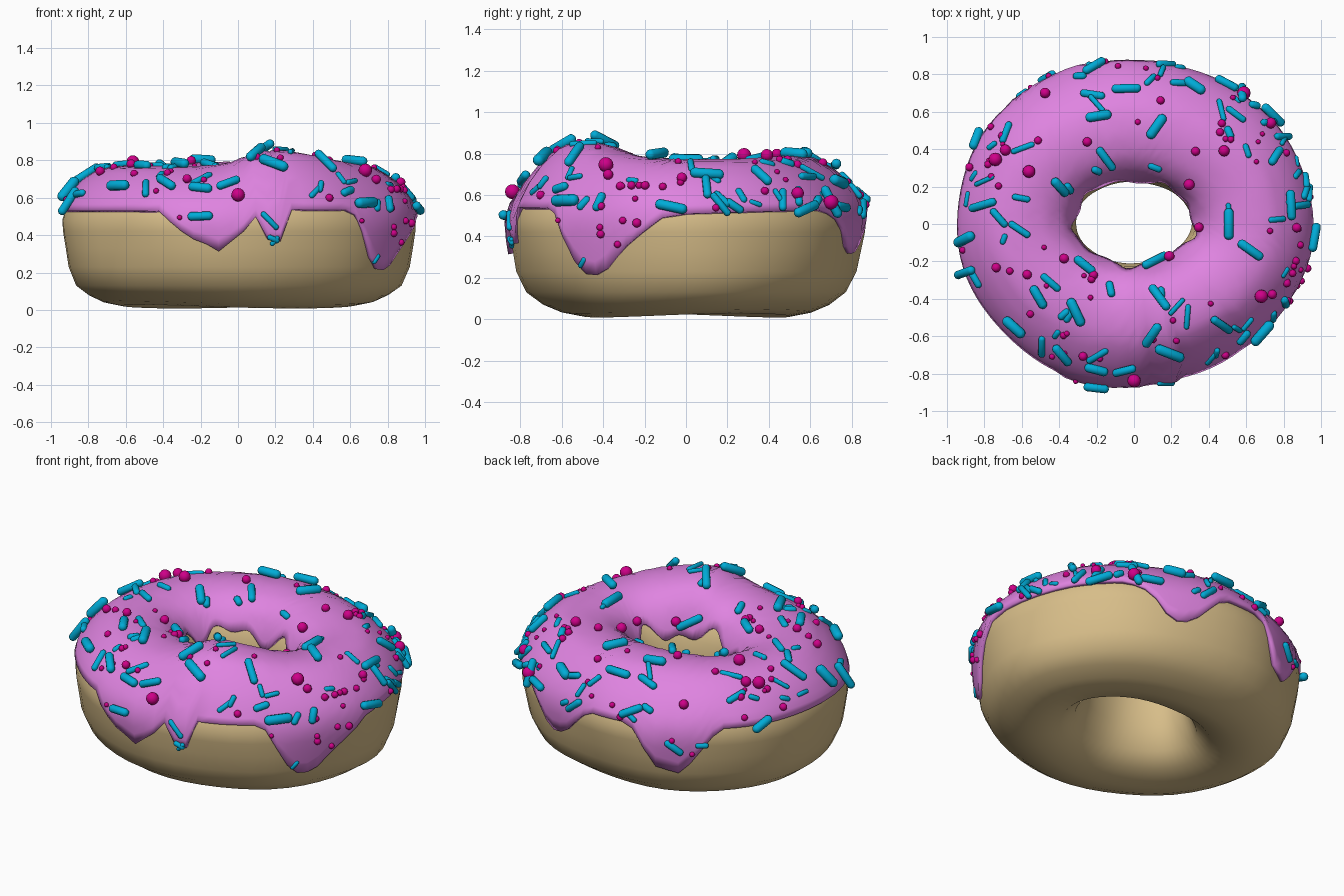
import bpy, bmesh, math, random
from mathutils import Vector, Matrix
from mathutils.bvhtree import BVHTree

if "Cube" in bpy.data.objects:
    bpy.data.objects.remove(bpy.data.objects["Cube"])

random.seed(7)
SEG = 90


def material(name, col):
    m = bpy.data.materials.new(name)
    m.diffuse_color = (*col, 1)
    m.use_nodes = True
    m.node_tree.nodes["Principled BSDF"].inputs["Base Color"].default_value = m.diffuse_color
    return m


def finish(bm, name, mat, angle=40):
    me = bpy.data.meshes.new(name)
    bm.to_mesh(me)
    ob = bpy.data.objects.new(name, me)
    bpy.context.collection.objects.link(ob)
    me.materials.append(mat)
    bpy.context.view_layer.objects.active = ob
    ob.select_set(True)
    bpy.ops.object.shade_smooth_by_angle(angle=math.radians(angle))
    ob.select_set(False)
    return ob


def lerp_table(table, x):
    for (x0, y0), (x1, y1) in zip(table, table[1:]):
        if x0 <= x <= x1:
            return y0 + (y1 - y0) * (x - x0) / (x1 - x0)
    return table[-1][1]


def along(profile, t):
    i = max(0, min(int(t), len(profile) - 2))
    a, b = Vector(profile[i]), Vector(profile[i + 1])
    return a.lerp(b, t - i)


def place(th, r, z):
    """Ring position: slightly oval, with soft hand-made lumps."""
    r *= 1 + 0.007 * math.sin(3 * th + 1) + 0.005 * math.sin(7 * th + 5 * z)
    return Vector((r * math.cos(th) - .003, r * (0.6 + 0.33 * r) * math.sin(th) + 0.008, z))


def grid_faces(bm, rings, closed):
    n = len(rings[0])
    for i in range(len(rings)):
        a, b = rings[i], rings[(i + 1) % len(rings)]
        for j in range(n if closed else n - 1):
            k = (j + 1) % n
            bm.faces.new((a[j], b[j], b[k], a[k]))
    bmesh.ops.recalc_face_normals(bm, faces=bm.faces)


# Dough ring
dough = [(.62, .008), (.72, .028), (.80, .065), (.87, .13), (.912, .23), (.928, .33), (.942, .42),
         (.945, .48), (.92, .56), (.85, .65), (.73, .725), (.6, .74), (.48, .715), (.39, .65),
         (.33, .54), (.31, .40), (.33, .26), (.38, .13), (.47, .045)]
bm = bmesh.new()
rings = []
for s in range(48):
    th = 2 * math.pi * s / 48
    rings.append([bm.verts.new(place(th, r, z + (.01 * (1 + math.sin(2 * th + .5)) if z < .1 else 0)))
                  for r, z in dough])
grid_faces(bm, rings, True)
finish(bm, "dough", material("dough_tan", (.68, .51, .25)))

# Icing: lower edge height by angle in degrees makes the drips
edge = [(0, .51), (50, .53), (58, .47), (66, .31), (74, .33), (86, .53), (103, .53), (112, .28),
        (121, .24), (134, .53), (244, .53), (255, .38), (259, .37), (263, .30), (272, .42), (276, .50),
        (279, .49), (281.5, .20), (283, .19), (285, .54), (311, .54), (322, .22), (330, .21), (338, .33),
        (352, .49), (360, .51)]
ice = [(.91, .15), (.935, .25), (.955, .38), (.963, .47), (.945, .56), (.895, .635), (.835, .695),
       (.74, .757), (.6, .772), (.47, .745), (.38, .69), (.32, .6), (.295, .5)]
wall = [(z, i) for i, (r, z) in enumerate(ice[:6])]
ROWS = 18


def ice_point(th, u):
    deg = math.degrees(th) % 360
    t0 = lerp_table(wall, lerp_table(edge, deg))
    t1 = 11.2 + .35 * math.sin(5 * th) + .3 * math.sin(9 * th + 1)
    r, z = along(ice, t0 + (t1 - t0) * u)
    d = deg - 286 if deg > 100 else deg + 74
    bump = .085 * math.exp(-(d / (17 if d < 0 else 38)) ** 2) + .022 * math.exp(-((deg - 90) / 50) ** 2)
    return place(th, r, z + bump * max(0, min(1, (z - .58) / .17)))


bm = bmesh.new()
rings = [[bm.verts.new(ice_point(2 * math.pi * s / SEG, j / ROWS)) for j in range(ROWS + 1)]
         for s in range(SEG)]
grid_faces(bm, rings, False)
bm.normal_update()
if sum(f.normal.z for f in bm.faces) < 0:
    bmesh.ops.reverse_faces(bm, faces=bm.faces)
    bm.normal_update()
tree = BVHTree.FromBMesh(bm)
icing = finish(bm, "icing", material("icing_pink", (.74, .23, .75)), 50)
sol = icing.modifiers.new("thickness", 'SOLIDIFY')
sol.thickness, sol.offset = .025, -1

# Sprinkles: rods and beads gathered into one mesh each
rods, beads = bmesh.new(), bmesh.new()


def drop(x, y):
    """Surface point and normal straight below (x, y), pulled in if off the edge."""
    for _ in range(20):
        p, n, _, _ = tree.ray_cast(Vector((x, y, 2)), Vector((0, 0, -1)))
        if p and n.z > .05:
            return p, n
        x, y = x * .98, y * .98
    return tree.find_nearest(Vector((x, y, .7)))[:2]


def add_rod(p, n, d, length, rad, lift):
    d = (d - n * d.dot(n)).normalized()
    m = Matrix((d.cross(n), n, d)).transposed().to_4x4()
    m.translation = p + n * lift
    vs = bmesh.ops.create_uvsphere(rods, u_segments=10, v_segments=7, radius=rad)['verts']
    for v in vs:
        v.co.z += math.copysign(length / 2 - rad, v.co.z)
        v.co = m @ v.co


def add_bead(p, n, rad, lift):
    bmesh.ops.create_uvsphere(beads, u_segments=12, v_segments=8, radius=rad,
                              matrix=Matrix.Translation(p + n * lift))


# Large rods: x, y, heading in degrees
big_rods = [(-.21, .83, 55), (-.83, .45, -60), (-.4, .2, -45), (-.15, .35, -55), (.12, .52, 55),
            (-.19, .57, 10), (-.04, .71, 0), (.32, .73, -45), (.51, .77, -40), (.63, .76, 65),
            (.73, .57, 5), (.75, .36, 45), (.83, .1, 90), (.95, -.07, 50), (.51, 0, 90),
            (.62, -.14, -35), (.13, -.14, 75), (-.27, -.23, -40), (-.51, -.39, -60), (-.31, -.47, -65),
            (.14, -.4, -55), (.1, -.59, 55), (.19, -.68, -35), (.46, -.53, -40), (.67, -.57, 55),
            (-.38, -.69, -65), (-.2, -.77, -20), (-.05, -.77, 30), (-.2, -.86, 5), (-.8, .1, 10),
            (-.89, -.08, 15), (-.91, -.26, 20), (-.63, -.54, -40)]
for x, y, a in big_rods:
    p, n = drop(x, y)
    a = math.radians(a)
    add_rod(p, n, Vector((math.cos(a), math.sin(a), 0)), random.uniform(.13, .18),
            random.uniform(.022, .029), random.uniform(.012, .026))

# Large beads: x, y, radius
big_beads = [(-.47, .69, .028), (.59, .7, .036), (.72, .53, .03), (-.73, .34, .036), (-.68, .39, .03),
             (-.56, .28, .034), (.3, .22, .03), (.48, .39, .03), (.36, -.02, .026), (.67, -.38, .036),
             (.73, -.37, .025), (.86, -.02, .025), (0, -.82, .036), (-.27, -.7, .024), (.21, -.11, .028),
             (.84, -.26, .02), (-.38, -.19, .026), (-.73, -.23, .025), (-.57, -.27, .025),
             (-.87, .3, .022), (-.25, .44, .025), (.33, .39, .024), (-.22, -.28, .025)]
for x, y, r in big_beads:
    p, n = drop(x, y)
    add_bead(p, n, r, r * .6)

# Small half-sunk sprinkles, mostly on the outer slope and the drips
for i in range(130):
    th, u = random.uniform(0, 2 * math.pi), random.uniform(.03, .5 if i % 3 else .85)
    p, n, _, _ = tree.find_nearest(ice_point(th, u))
    if i % 2:
        d = Vector([random.uniform(-1, 1) for _ in range(3)])
        add_rod(p, n, d, random.uniform(.06, .14), random.uniform(.013, .022), random.uniform(-.004, .01))
    else:
        add_bead(p, n, random.uniform(.013, .022), .005)

finish(rods, "rod_sprinkles", material("sprinkle_blue", (.0, .41, .68)), 60)
finish(beads, "bead_sprinkles", material("sprinkle_magenta", (.62, .0, .25)), 60)
